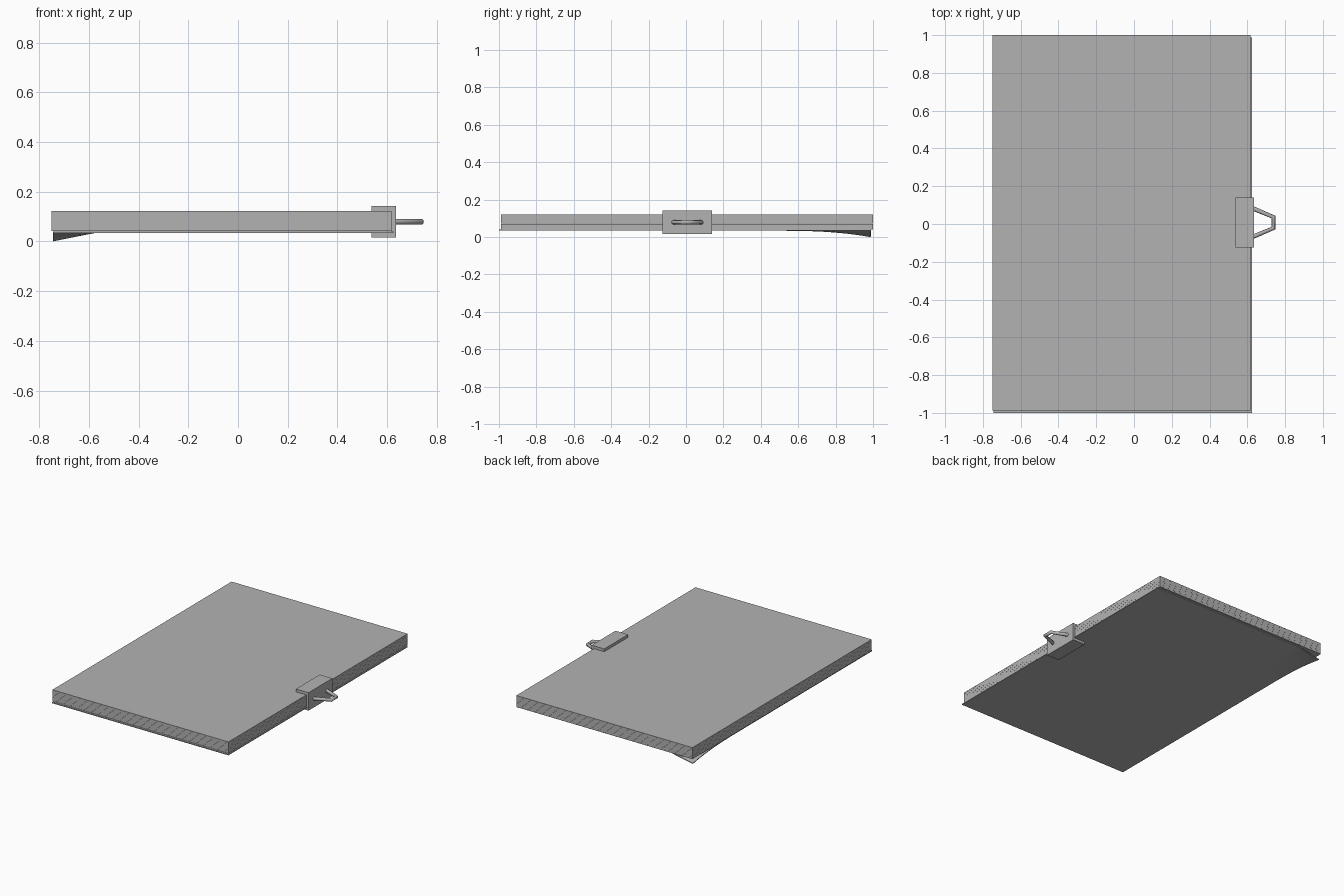
import bpy, bmesh

if "Cube" in bpy.data.objects:
    bpy.data.objects.remove(bpy.data.objects["Cube"])

# Mid grey shared by every part
grey = bpy.data.materials.new("mid_grey")
grey.diffuse_color = (0.45, 0.45, 0.45, 1)
grey.use_nodes = True
grey.node_tree.nodes["Principled BSDF"].inputs["Base Color"].default_value = grey.diffuse_color

def add_object(name, data):
    data.materials.append(grey)
    ob = bpy.data.objects.new(name, data)
    bpy.context.collection.objects.link(ob)
    return ob

def mesh_object(name, bm):
    me = bpy.data.meshes.new(name)
    bm.to_mesh(me)
    bm.free()
    return add_object(name, me)

def box(name, lo, hi):
    bm = bmesh.new()
    bmesh.ops.create_cube(bm, size=1)
    for v in bm.verts:
        v.co = [(a + b) / 2 + c * (b - a) for a, b, c in zip(lo, hi, v.co)]
    return mesh_object(name, bm)

# Paper stack: one thin sheet repeated upwards
SHEETS, Z0, Z1 = 40, 0.041, 0.122
step = (Z1 - Z0) / SHEETS
stack = box("paper_stack", (-0.75, -0.988, Z0), (0.618, 1.0, Z0 + step * 0.98))
arr = stack.modifiers.new("sheets", 'ARRAY')
arr.count = SHEETS
arr.use_relative_offset = False
arr.use_constant_offset = True
arr.constant_offset_displace = (0, 0, step)

# Bottom sheet: slightly shifted, with its back left corner curling down
X0, X1, Y0, Y1 = -0.745, 0.625, -1.0, 0.988
bm = bmesh.new()
bmesh.ops.create_grid(bm, x_segments=48, y_segments=48, size=0.5)
for v in bm.verts:
    x = X0 + (v.co.x + 0.5) * (X1 - X0)
    y = Y0 + (v.co.y + 0.5) * (Y1 - Y0)
    u = max(0, 1 - (x - X0) / 0.17)
    w = max(0, 1 - (Y1 - y) / 0.5)
    v.co = (x, y, 0.040 - 0.034 * u * w ** 2.6)
sheet = mesh_object("bottom_sheet", bm)
sol = sheet.modifiers.new("thickness", 'SOLIDIFY')
sol.thickness = 0.006
sol.offset = -1

# Clip body: C-shaped profile gripping the stack edge
profile = [(0.537, 0.142), (0.635, 0.142), (0.635, 0.016), (0.537, 0.016),
           (0.537, 0.034), (0.618, 0.034), (0.618, 0.122), (0.537, 0.122)]
bm = bmesh.new()
face = bm.faces.new([bm.verts.new((x, -0.125, z)) for x, z in profile])
ext = bmesh.ops.extrude_face_region(bm, geom=[face])
for v in ext["geom"]:
    if isinstance(v, bmesh.types.BMVert):
        v.co.y = 0.14
bmesh.ops.recalc_face_normals(bm, faces=bm.faces)
mesh_object("clip_body", bm)

# Clip handle: bent wire loop
path = [(0.628, 0.083), (0.738, 0.037), (0.738, -0.022), (0.628, -0.068)]
cu = bpy.data.curves.new("clip_handle", 'CURVE')
cu.dimensions = '3D'
cu.bevel_depth = 0.012
cu.bevel_resolution = 2
cu.use_fill_caps = True
sp = cu.splines.new('POLY')
sp.points.add(len(path) - 1)
for p, (x, y) in zip(sp.points, path):
    p.co = (x, y, 0.079, 1)
add_object("clip_handle", cu)
